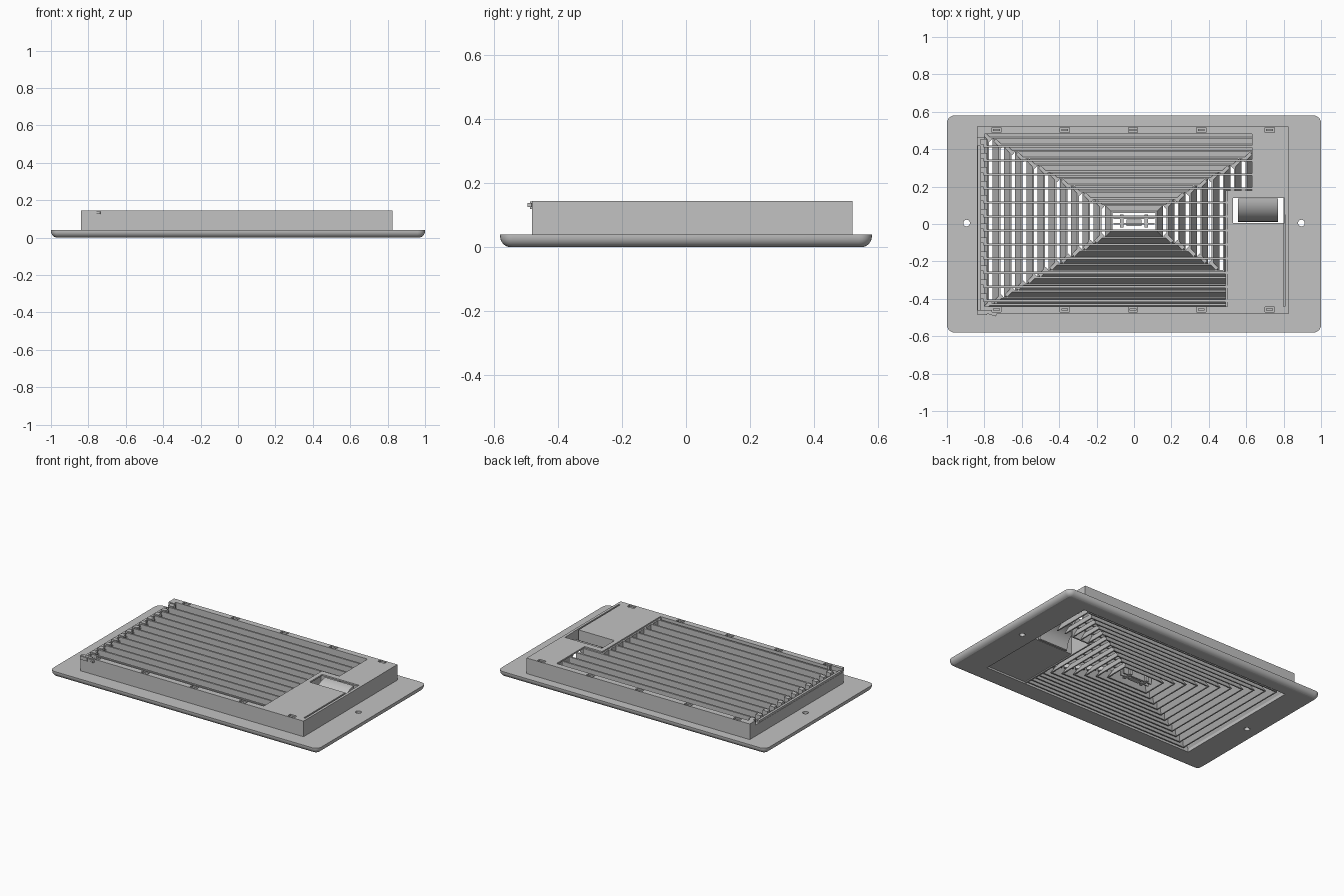
import bpy, bmesh, math
from mathutils import Matrix, Vector

if "Cube" in bpy.data.objects:
    bpy.data.objects.remove(bpy.data.objects["Cube"])

grey = bpy.data.materials.new("plain_grey")
grey.use_nodes = True
grey.diffuse_color = (0.54, 0.54, 0.54, 1)
grey.node_tree.nodes["Principled BSDF"].inputs["Base Color"].default_value = (0.54, 0.54, 0.54, 1)


def finish(bm, name):
    bmesh.ops.recalc_face_normals(bm, faces=bm.faces)
    mesh = bpy.data.meshes.new(name)
    bm.to_mesh(mesh)
    bm.free()
    mesh.materials.append(grey)
    ob = bpy.data.objects.new(name, mesh)
    bpy.context.collection.objects.link(ob)
    return ob


def add_box(bm, x, y, z, turn=0):
    """Box from (low, high) ranges, optionally turned about its own upright axis."""
    mid = Vector([sum(r) / 2 for r in (x, y, z)])
    size = [r[1] - r[0] for r in (x, y, z)]
    m = Matrix.Translation(mid) @ Matrix.Rotation(turn, 4, 'Z') @ Matrix.Diagonal((*size, 1))
    return bmesh.ops.create_cube(bm, size=1, matrix=m)["verts"]


def boxes(name, *specs):
    bm = bmesh.new()
    for s in specs:
        add_box(bm, *s)
    return finish(bm, name)


def cut(target, cutter, keep=False):
    mod = target.modifiers.new("cut", 'BOOLEAN')
    mod.operation, mod.solver, mod.object = 'DIFFERENCE', 'EXACT', cutter
    bpy.context.view_layer.objects.active = target
    bpy.ops.object.modifier_apply(modifier=mod.name)
    if not keep:
        bpy.data.objects.remove(cutter)


CY = 0.02            # middle of the air shaft
Y0, Y1 = -0.44, 0.48  # shaft ends
TOP = 0.145
THROUGH = (-0.1, 0.3)

# Face plate: rounded corners, rolled lower edge
bm = bmesh.new()
add_box(bm, (-1, 1), (-0.58, 0.58), (0, 0.04))
upright = [e for e in bm.edges if abs(e.verts[0].co.z - e.verts[1].co.z) > 0.01]
bmesh.ops.bevel(bm, geom=upright, offset=0.04, segments=6, profile=0.5, affect='EDGES')
low = [e for e in bm.edges if all(v.co.z < 0.001 for v in e.verts)]
bmesh.ops.bevel(bm, geom=low, offset=0.034, segments=6, profile=0.5, affect='EDGES')
plate = finish(bm, "face_plate")
cut(plate, boxes("opening", ((-0.8, 0.8), (Y0, Y1), THROUGH)))
bm = bmesh.new()
for x in (-0.895, 0.895):
    bmesh.ops.create_cone(bm, cap_ends=True, segments=20, radius1=0.018, radius2=0.018,
                          depth=0.3, matrix=Matrix.Translation((x, 0.005, 0)))
cut(plate, finish(bm, "screw_holes"))
for p in plate.data.polygons:
    p.use_smooth = abs(p.normal.z) < 0.99 and max(abs(p.center.x) - 0.9, abs(p.center.y) - 0.5) > 0

# Collar box behind the plate, hollow, with a lid over the lever end
collar = boxes("collar", ((-0.84, 0.825), (-0.48, 0.52), (0.04, TOP)))
for name, spec in (
    ("shaft", ((-0.8, 0.5), (Y0, Y1), THROUGH)),
    ("side_shaft", ((0.45, 0.63), (0.18, Y1), THROUGH)),
    ("lever_chamber", ((0.45, 0.8), (Y0, Y1), (-0.1, 0.135))),
    ("lever_window", ((0.53, 0.805), (0.005, 0.14), THROUGH)),
    ("lid_slot", ((0.798, 0.808), (Y0, 0.05), (0.06, 0.3))),
    ("low_end_wall", ((-0.9, -0.75), (-0.46, 0.46), (0.115, 0.3))),
):
    cut(collar, boxes(name, spec))

# Clip pockets along both long rims, each with a small clip inside
pockets, clips = [], []
for x in (-0.735, -0.37, -0.005, 0.36, 0.725):
    for y in (-0.457, 0.503):
        pockets.append(((x - 0.025, x + 0.025), (y - 0.014, y + 0.014), (0.11, 0.3)))
        clips.append(((x - 0.018, x + 0.018), (y - 0.006, y + 0.006), (0.1, 0.14)))
cut(collar, boxes("pockets", *pockets))
boxes("rim_clips", *clips)

# Nested diffuser rings, flaring outward toward the room
bm = bmesh.new()
FLARE, THICK = 0.032, 0.009
for k in range(12):
    a, b = 0.115 + 0.06 * k, 0.045 + 0.036 * k
    loops = []
    for grow, z in ((0, 0.068), (THICK, 0.068), (FLARE + THICK, 0.008), (FLARE, 0.008)):
        loops.append([bm.verts.new((sx * (a + grow), CY - 0.005 + sy * (b + grow), z))
                      for sx, sy in ((-1, -1), (1, -1), (1, 1), (-1, 1))])
    for i in range(4):
        p, q = loops[i], loops[(i + 1) % 4]
        for j in range(4):
            n = (j + 1) % 4
            bm.faces.new((p[j], p[n], q[n], q[j]))
rings = finish(bm, "diffuser_rings")
lever_bay = boxes("lever_bay", ((0.49, 1.2), (-0.8, 0.17), THROUGH))
cut(rings, lever_bay)

# Corner braces on the ring mitres
braces = []
for k in range(1, 12):
    a, b = 0.125 + 0.06 * k, 0.055 + 0.036 * k
    for sx in (-1, 1):
        for sy in (-1, 1):
            x, y = sx * a, CY - 0.005 + sy * b
            if x < 0.48 or (x < 0.64 and y > 0.2):
                braces.append(((x - 0.028, x + 0.028), (y - 0.01, y + 0.01),
                               (0.045, 0.07), sx * sy * math.pi / 4))
boxes("corner_braces", *braces)

# Centre hub
boxes("centre_hub",
      ((-0.11, 0.11), (-0.002, 0.006), (0.01, 0.07)),
      ((-0.11, 0.11), (0.028, 0.036), (0.01, 0.07)),
      ((-0.075, -0.055), (-0.02, 0.05), (0.01, 0.07)),
      ((0.055, 0.075), (-0.02, 0.05), (0.01, 0.07)),
      ((-0.04, 0.04), (-0.01, 0.025), (0.01, 0.06)))

# Upright louvers with crank tabs at the linkage end
louvers, tabs = [], []
for k in range(12):
    y = -0.41 + 0.075 * k
    end = 0.63 if y > 0.18 else 0.5
    louvers.append(((-0.8, end), (y - 0.006, y + 0.006), (0.074, 0.138)))
    t = y + 0.024
    tabs.append(((-0.82, -0.785), (t - 0.015, t + 0.015), (0.095, 0.142)))
    tabs.append(((-0.805, -0.785), (y - 0.006, t), (0.105, 0.135)))
boxes("louvers", *louvers)
boxes("crank_tabs", *tabs)

# Linkage bar along the low end wall, with its hook
boxes("linkage_bar",
      ((-0.838, -0.822), (-0.47, 0.42), (0.112, 0.128)),
      ((-0.838, -0.785), (-0.487, -0.46), (0.12, 0.143)),
      ((-0.785, -0.735), (-0.487, -0.475), (0.125, 0.138), -0.3))

# Lever bay: partition walls and sunken floor panel
boxes("lever_bay_walls",
      ((0.49, 0.5), (Y0, 0.18), (0.005, 0.136)),
      ((0.49, 0.64), (0.17, 0.18), (0.005, 0.136)),
      ((0.5, 0.8), (-0.008, 0.002), (0.012, 0.136)))
boxes("lever_bay_floor", ((0.5, 0.8), (Y0, 0.0), (0.012, 0.022)))

# Curved thumb lever
bm = bmesh.new()
prev = None
for i in range(13):
    t = math.pi / 2 * i / 12
    row = []
    for r in (0.125, 0.11):
        for x in (0.555, 0.77):
            row.append(bm.verts.new((x, 0.137 - r * math.sin(t), 0.008 + r * math.cos(t))))
    row = [row[0], row[1], row[3], row[2]]
    if prev:
        for j in range(4):
            n = (j + 1) % 4
            bm.faces.new((prev[j], prev[n], row[n], row[j]))
    else:
        bm.faces.new(row)
    prev = row
bm.faces.new(prev)
lever = finish(bm, "thumb_lever")
bpy.ops.object.select_all(action='DESELECT')
lever.select_set(True)
bpy.context.view_layer.objects.active = lever
bpy.ops.object.shade_smooth_by_angle(angle=math.radians(30))
